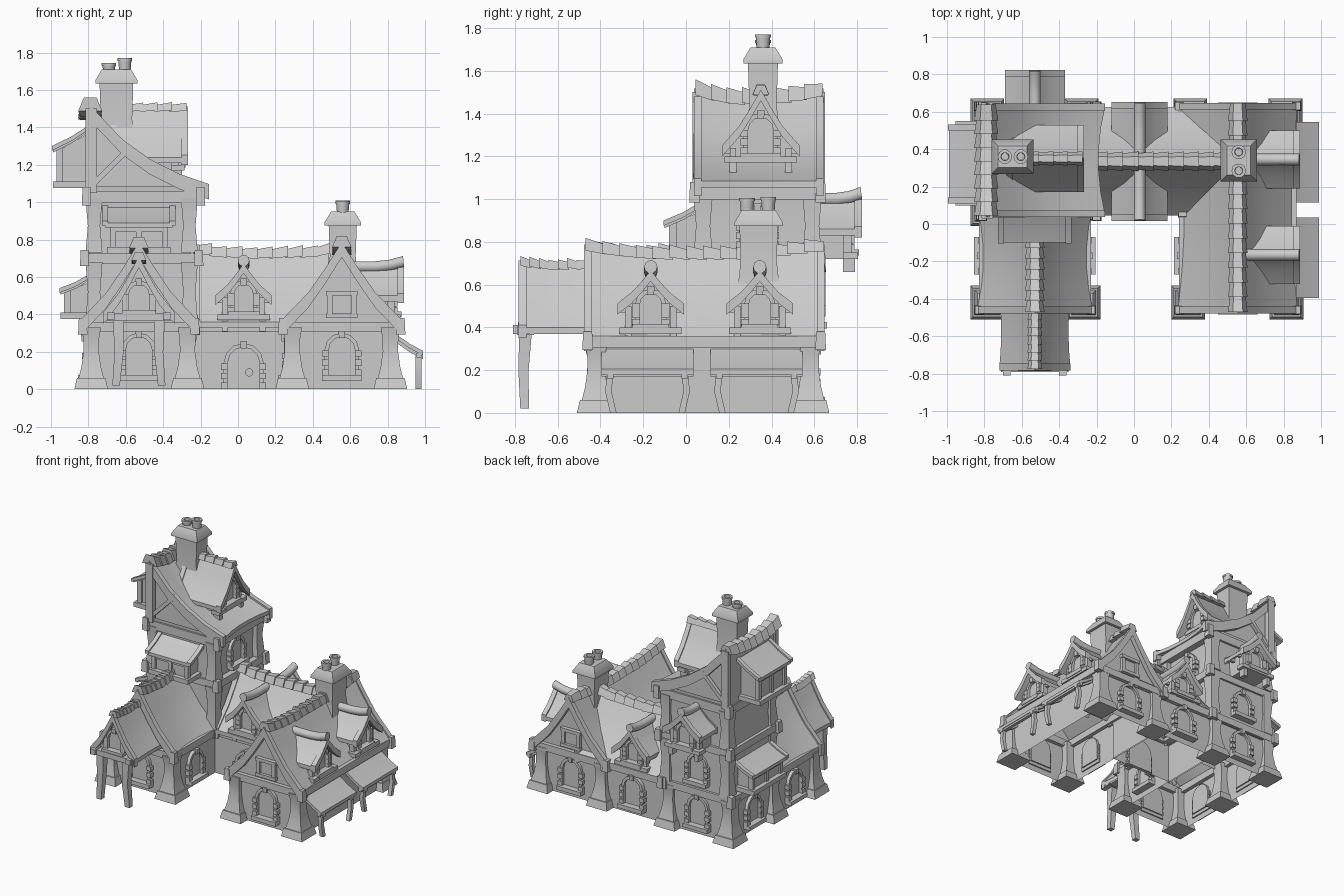
import bpy, bmesh, random
from math import radians, pi, sin, cos
from mathutils import Matrix, Vector

random.seed(4)
if "Cube" in bpy.data.objects:
    bpy.data.objects.remove(bpy.data.objects["Cube"], do_unlink=True)
made = []
GABLE = [(1, 0), (.56, .35), (.27, .67), (0, 1)]
SHED = [(1, 0), (.75, .13), (.5, .32), (.27, .57), (0, 1)]
TILE = [(-1.15, -.6), (-.6, .7), (.6, .7), (1.15, -.6)]


def at(x, y, z=0, facing=0):
    return Matrix.Translation((x, y, z)) @ Matrix.Rotation(radians(facing), 4, 'Z')


HOME = at(0, 0)


def build(name, pieces, M=HOME, caps=True):
    """One object from several lofts, each a list of equal rings."""
    bm = bmesh.new()
    for rings in pieces:
        rows = [[bm.verts.new(M @ Vector(p)) for p in ring] for ring in rings]
        n = len(rows[0])
        for a, b in zip(rows, rows[1:]):
            for i in range(n):
                bm.faces.new((a[i], a[(i + 1) % n], b[(i + 1) % n], b[i]))
        if caps:
            bm.faces.new(rows[0])
            bm.faces.new(rows[-1])
    bmesh.ops.recalc_face_normals(bm, faces=bm.faces)
    mesh = bpy.data.meshes.new(name)
    bm.to_mesh(mesh)
    bm.free()
    ob = bpy.data.objects.new(name, mesh)
    bpy.context.collection.objects.link(ob)
    made.append(ob)


def slab(x, y, z, w, d):
    return [(x - w, y - d, z), (x + w, y - d, z), (x + w, y + d, z), (x - w, y + d, z)]


def block(x0, x1, y0, y1, z0, z1, taper=0):
    x, y, w, d = (x0 + x1) / 2, (y0 + y1) / 2, (x1 - x0) / 2, (y1 - y0) / 2
    return [slab(x, y, z0, w, d), slab(x, y, z1, w - taper, d - taper)]


def disc(c, axis, r, n=10):
    q = Vector(axis).to_track_quat('Z', 'Y')
    return [Vector(c) + q @ Vector((r * cos(2 * pi * i / n), r * sin(2 * pi * i / n), 0)) for i in range(n)]


def ridge_tiles(name, M, y0, y1, z, dip, n, r):
    pieces = []
    spot = lambda s: Vector((0, y0 + (y1 - y0) * s, z - dip * (1 - (2 * s - 1) ** 2)))
    for i in range(n):
        a, b = spot(i / n), spot((i + 1.2) / n)
        a.z += random.uniform(.004, .018)
        pieces.append([[(x * k, p.y, p.z + h * k) for x, h in TILE] for p, k in ((a, r * 1.08), (b, r * .85))])
    build(name, pieces, M)


def ridge_log(name, M, y0, y1, z, r):
    """Bent round log tipping up at its outer end."""
    path = [Vector((0, y0 + (y1 - y0) * s, z + lift)) for s, lift in ((0, .028), (.25, .008), (.5, 0), (1, 0))]
    build(name, [[disc(p, (0, 1, -.1), r) for p in path]], M)


def roof(name, M, w, y0, y1, z0, z1, dip=.04, pinch=.035, half=GABLE, tiles=10, over=.03, r=.042, board=.07):
    """Sagging concave roof shell with gable walls, barge boards and ridge."""
    t = .03
    def line(s):
        k = 1 - s * s
        right = [((w - pinch * k) * a, z0 + (z1 - z0 - dip * k) * b) for a, b in half]
        return right + ([(-x, z) for x, z in reversed(right[:-1])] if half is GABLE else [])
    shell = []
    for s in (-1, -.6, -.2, .2, .6, 1):
        L, y = line(s), (y0 + y1) / 2 + s * (y1 - y0) / 2
        shell.append([(x, y, z) for x, z in L] + [(x, y, z - t) for x, z in reversed(L)])
    L, ends, boards = line(1), [], []
    for y, inward in ((y0, 1), (y1, -1)):
        ends.append([[(x * .95, y + inward * k, z - t / 2) for x, z in L]
                     + [(x * .95, y + inward * k, z0 - t) for x in (L[-1][0], L[0][0])]
                     for k in (over, over + .02)])
        boards.append([[(x, y + a, z + b) for a, b in ((-.018, .012), (.018, .012), (.018, -board), (-.018, -board))]
                       for x, z in L])
    build(name, [shell] + ends, M)
    build(name + "_barge_boards", boards, M)
    if tiles:
        ridge_tiles(name + "_ridge", M, y0 - .01, y1, z1, dip, tiles, r)
    else:
        ridge_log(name + "_ridge", M, y0 - .015, y1, z1, r)


def window(name, M, w=.07, h=.21, door=False):
    """Arched stone surround with quoins, pane and sill, or a door with a ring handle."""
    hs = h - w
    path = [(0, 1, 0)] + [(hs, cos(a * pi / 6), sin(a * pi / 6)) for a in range(7)] + [(0, -1, 0)]
    def arc(r, y):
        return [(dx * r, y, c + dz * r) for c, dx, dz in path]
    corners = [arc(w, -.025), arc(w + .022, -.025), arc(w + .022, .02), arc(w, .02)]
    pieces = [[list(ring) for ring in zip(*corners)], [arc(w, -.006), arc(w, .02)]]
    for side in (-1, 1):
        for k in (.12, .5, .85):
            x = side * (w + .018)
            pieces.append(block(x - .018, x + .018, -.034, .01, hs * k - .015, hs * k + .018))
    pieces.append(block(-.015, .015, -.036, .01, h - .006, h + .032, -.003))
    if door:
        pieces.append([disc((.03, y, .09), (0, 1, 0), .022) for y in (-.03, 0)])
        pieces += [block(x - .003, x + .003, -.01, 0, 0, h * .8) for x in (-.04, 0, .04)]
    else:
        pieces.append(block(-w - .035, w + .035, -.055, .01, -.025, .005))
    build(name, pieces, M)


def square_window(name, M, w=.065, h=.12):
    frame = [block(-w - .02, w + .02, -.03, .01, z, z + .025) for z in (0, h)]
    frame += [block(s * w - .014, s * w + .014, -.025, .01, 0, h) for s in (-1, 1)]
    build(name, frame + [block(-w, w, -.008, .01, 0, h)], M)


def dormer(name, M, w, zs, ze, zr, length, tiles=0):
    b = w - .05
    parts = [block(-b, b, 0, length, zs, ze + .01), block(-w + .01, w - .01, -.05, .02, zs, zs + .03)]
    for s in (-1, 1):
        parts.append(block(s * b - .015, s * b + .015, -.018, .02, zs, ze))
        parts.append(block(s * b - .016, s * b + .016, -.035, .02, zs - .06, zs))
    build(name + "_body", parts, M)
    roof(name + "_roof", M, w, -.05, length, ze, zr, dip=0, pinch=0, tiles=tiles, over=.05, r=.031, board=.04)
    window(name + "_window", M @ at(0, 0, zs + .04), w * .33, (zr - zs) * .52)


def sheet(w, d, zl, zt):
    return [[(-w, y, z), (w, y, z), (w, y, z - .025), (-w, y, z - .025)]
            for y, z in ((.03, zt), (-d * .45, (zl + zt) / 2 - .012), (-d, zl))]


def lean_to(name, M, w, d, z0, zl, zt):
    """Projecting bay under a pent roof."""
    b, f = w - .04, d - .035
    body = [[(-b, y, z0), (b, y, z0), (b, y, z), (-b, y, z)] for y, z in ((-f, zl - .01), (.02, zt - .04))]
    parts = [body, block(-w + .01, w - .01, -d, .02, z0 - .015, z0 + .02)]
    parts += [block(x - .015, x + .015, -f - .015, -f + .02, z0, zl) for x in (-b, 0, b)]
    parts.append(block(-b, b, -f - .01, -f + .01, zl - .05, zl - .015))
    for s in (-1, 1):
        parts.append([[(x + s * w, y, z + .01) for x, y, z in ring] for ring in sheet(.016, d + .005, zl, zt)])
    build(name + "_bay", parts, M)
    build(name + "_roof", [sheet(w, d, zl, zt)], M)


def awning(name, M, w, d, zl, zt):
    parts = [sheet(w, d, zl, zt), block(-w, w, -d + .01, -d + .035, zl - .035, zl - .01)]
    for s in (-1, 1):
        x = s * (w - .04)
        parts.append([slab(x + s * k, -d + .025, z, .015, .015) for z, k in ((0, -.015), (.1, .008), (zl - .02, 0))])
        parts.append([[(px + x, y, z - .02) for px, y, z in ring] for ring in sheet(.015, d, zl, zt)])
    build(name, parts, M)


def buttress(name, x, y):
    post = [slab(x, y, z, w, w) for z, w in ((.05, .07), (.12, .052), (.2, .041), (.27, .042), (.33, .052))]
    build(name, [block(x - .09, x + .09, y - .09, y + .09, 0, .06, .014), post])


def band(name, x0, x1, y0, y1, z, h=.055, t=.06):
    """Timber ring round a storey, with blocks at the corners."""
    parts = [block(x0, x1, y, y + t, z, z + h) for y in (y0, y1 - t)]
    parts += [block(x, x + t, y0 + t, y1 - t, z, z + h) for x in (x0, x1 - t)]
    for x in (x0, x1):
        for y in (y0, y1):
            parts.append(block(x - .025, x + .025, y - .025, y + .025, z - .012, z + h + .02, .004))
    build(name, parts)


def chimney(name, x, y, z0, z1, w, d, pots):
    parts = [[slab(x, y, z, w + k, d + k) for z, k in ((z0, .012), ((z0 + z1) / 2, -.006), (z1, 0))],
             [slab(x, y, z1 + z, w + k, d + k) for z, k in ((0, .022), (.018, .022), (.075, -.012))]]
    for dx, dy, tall in pots:
        c = Vector((x + dx, y + dy, z1 + .07))
        up = Vector((0, 0, 1))
        parts.append([disc(c + up * h, up, r) for h, r in ((0, .031), (tall - .015, .035), (tall - .015, .039),
                                                         (tall, .039), (tall, .022), (tall - .02, .02))])
    build(name, parts)


# Walls, open inside
build("left_wing_walls", [block(-.8, -.26, -.43, .6, 0, .36)], caps=False)
build("right_wing_walls", [block(.27, .84, -.43, .6, 0, .36)], caps=False)
build("hall_walls", [block(-.27, .28, .09, .59, 0, .36)], caps=False)
build("tower_walls", [[slab(-.525, .335, z, w, w + .005) for z, w in
                       ((.3, .275), (.45, .265), (.68, .275), (.85, .26), (1.085, .28))]], caps=False)
build("tower_side_wall", [block(-.805, -.775, .06, .62, 1.04, 1.46)])
for i, (x, y) in enumerate([(-.785, -.42), (-.27, -.42), (.29, -.42), (.815, -.42), (-.785, .58),
                            (-.28, .58), (.3, .58), (.81, .58), (-.785, .08)]):
    buttress(f"buttress_{i}", x, y)
for storey, lo, hi in (("middle", .36, .68), ("upper", .73, 1.02)):
    build(f"tower_{storey}_posts", [[slab(x, y, z, w, w) for z, w in ((lo, .045), ((lo + hi) / 2, .033), (hi, .045))]
                                    for x in (-.77, -.26) for y in (.08, .59)])

# Timber bands
band("left_wing_band", -.83, -.23, -.46, .63, .305)
band("right_wing_band", .24, .87, -.46, .63, .305)
band("hall_band", -.25, .26, .06, .62, .305)
band("tower_lower_band", -.82, -.21, .045, .63, .67)
band("tower_upper_band", -.81, -.2, .04, .63, .995, .065)

# Main roofs
roof("left_wing_roof", at(-.53, 0), .31, -.46, .1, .36, .775, dip=.03)
roof("right_wing_roof", at(.555, 0), .32, -.46, .63, .36, .775, tiles=14)
roof("hall_roof", at(.15, .335, 0, 90), .29, -.35, .37, .36, .74, dip=.02, pinch=0, tiles=9)
roof("tower_roof", at(-.79, 0), .635, .055, .625, 1.085, 1.505, half=SHED, tiles=8, r=.052)
for y in (.05, .63):
    brace = [[(x, y + a, z + b) for a, b in ((-.014, 0), (.014, 0), (.014, .04), (-.014, .04))]
             for x, z in ((-.77, 1.08), (-.58, 1.27))]
    build("tower_gable_frame", [block(-.815, -.755, y - .02, y + .02, 1.05, 1.5), brace])

# Porch
porch = at(-.53, 0)
roof("porch_roof", porch, .19, -.765, -.38, .4, .7, dip=.015, pinch=.01, tiles=9, over=.04, r=.032, board=.05)
legs = [[slab(s * .11 + s * k, y, z, w, w) for z, k, y, w in
         ((.02, .012, -.755, .02), (.2, -.004, -.76, .024), (.39, 0, -.75, .03))] for s in (-1, 1)]
build("porch_frame", legs + [block(-.15, .15, -.73, -.4, .37, .43), block(-.18, .18, -.79, -.71, .365, .405)]
      + [block(s * .15 - .02, s * .15 + .02, -.81, -.42, .37, .41) for s in (-1, 1)], porch)
window("porch_window", at(-.53, -.73, .42), .055, .14)

# Dormers
dormer("hall_front_dormer", at(.03, .085), .15, .37, .49, .66, .26)
dormer("hall_back_dormer", at(.03, .585, 0, 180), .15, .37, .49, .66, .25)
for side, y in (("front", -.165), ("rear", .345)):
    dormer(f"right_wing_{side}_dormer", at(.82, y, 0, 90), .155, .37, .5, .655, .23)
    awning(f"{side}_awning", at(.86, y - .015, 0, 90), .215, .13, .205, .305)
dormer("tower_roof_dormer", at(-.335, .35, 0, 90), .18, 1.17, 1.24, 1.5, .33, tiles=5)
dormer("tower_back_dormer", at(-.53, .755, 0, 180), .16, .72, .86, 1.0, .16)

# Pent-roofed bays
lean_to("tower_front", at(-.53, .06), .18, .16, .74, .89, .99)
lean_to("tower_side_upper", at(-.8, .32, 0, -90), .195, .19, 1.09, 1.29, 1.42)
lean_to("tower_side_lower", at(-.8, .325, 0, -90), .21, .15, .39, .53, .62)

# Windows and door
for i, x in enumerate((-.53, .555)):
    window(f"front_window_{i}", at(x, -.43, .07))
for i, x in enumerate((-.53, .03, .555)):
    window(f"back_window_{i}", at(x, .595, .07, 180))
window("tower_back_window", at(-.53, .605, .42, 180), .065, .19)
window("tower_left_window", at(-.26, .335, .77, 90), .065, .18)
for i, (x, y, turn) in enumerate([(-.8, -.17, -90), (-.26, -.17, 90), (.27, -.17, -90), (-.8, .335, -90)]):
    window(f"side_window_{i}", at(x, y, .07, turn), .065, .19)
window("front_door", at(.03, .09), .085, .225, door=True)
square_window("right_gable_front_window", at(.555, -.43, .38))
square_window("right_gable_back_window", at(.555, .6, .38, 180))

# Chimneys
chimney("tower_chimney", -.65, .36, 1.25, 1.635, .09, .07, [(-.04, 0, .04), (.045, 0, .065)])
chimney("right_wing_chimney", .56, .34, .55, .875, .075, .09, [(0, -.055, .06), (0, .045, .065)])

# Soft shading with crisp edges
bpy.ops.object.select_all(action='DESELECT')
for ob in made:
    ob.select_set(True)
bpy.context.view_layer.objects.active = made[0]
bpy.ops.object.shade_smooth_by_angle(angle=radians(38))
